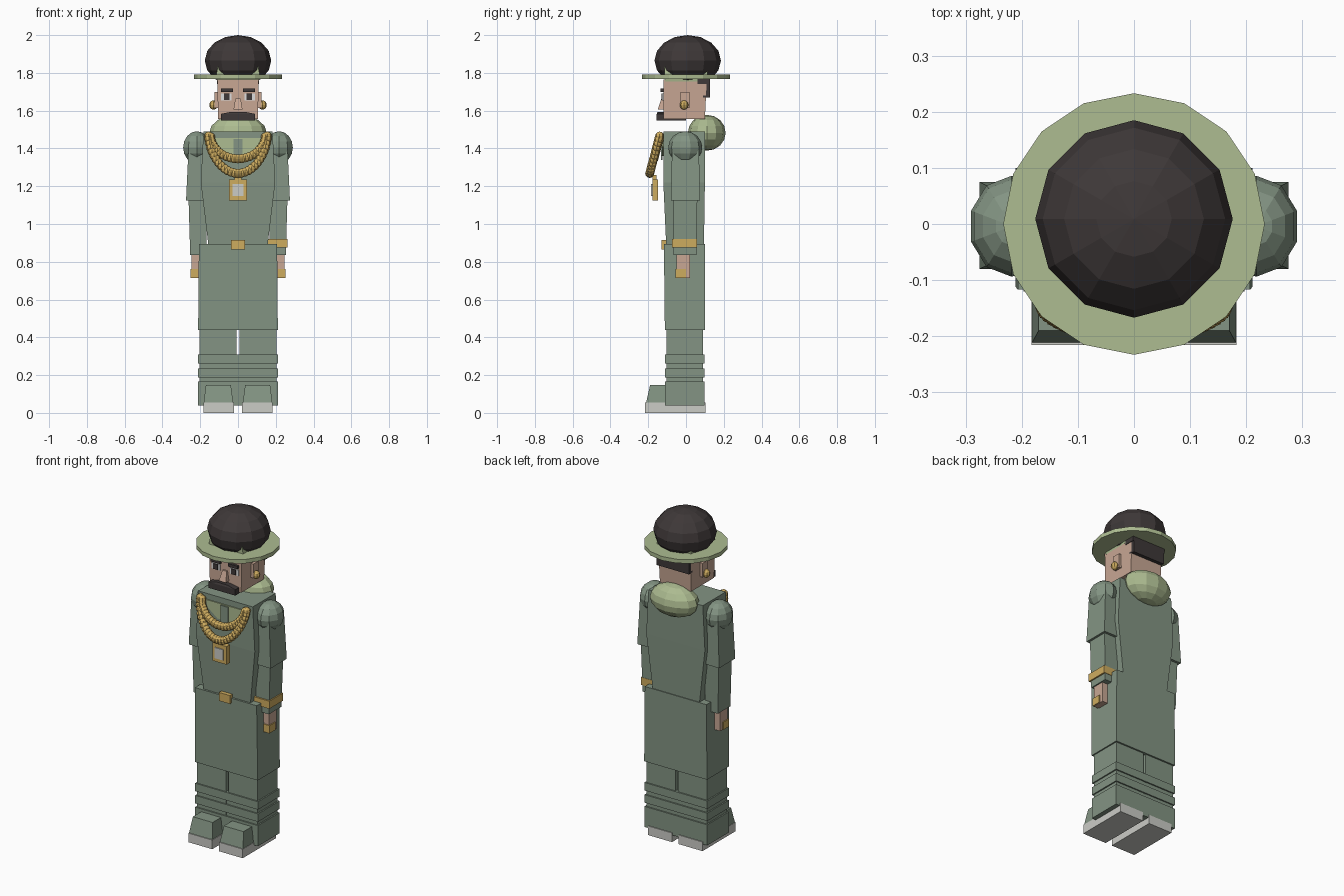
import bpy, bmesh, math
from mathutils import Matrix, Vector


def paint(name, r, g, b):
    lin = [((c / 255 + 0.055) / 1.055) ** 2.4 for c in (r, g, b)]
    m = bpy.data.materials.new(name)
    m.diffuse_color = (*lin, 1)
    return m


GREEN = paint("uniform green", 131, 148, 131)
LIME = paint("light green", 173, 188, 145)
SKIN = paint("skin", 200, 167, 148)
GOLD = paint("gold", 206, 172, 95)
DARK = paint("charcoal", 62, 56, 56)
SOLE = paint("pale grey", 203, 204, 198)
WHITE = paint("eye white", 222, 222, 222)


def finish(name, bm, mat):
    bmesh.ops.recalc_face_normals(bm, faces=bm.faces)
    me = bpy.data.meshes.new(name)
    bm.to_mesh(me)
    bm.free()
    me.materials.append(mat)
    ob = bpy.data.objects.new(name, me)
    bpy.context.collection.objects.link(ob)
    return ob


def block(name, mat, *rings):
    """Stack of rectangles, each (z, x0, x1, y0, y1)."""
    bm = bmesh.new()
    loops = [[bm.verts.new(p) for p in ((a, c, z), (b, c, z), (b, d, z), (a, d, z))]
             for z, a, b, c, d in rings]
    for lo, hi in zip(loops, loops[1:]):
        for i in range(4):
            j = (i + 1) % 4
            bm.faces.new((lo[i], lo[j], hi[j], hi[i]))
    bm.faces.new(loops[0])
    bm.faces.new(loops[-1])
    return finish(name, bm, mat)


def box(name, mat, x0, x1, y0, y1, z0, z1):
    return block(name, mat, (z0, x0, x1, y0, y1), (z1, x0, x1, y0, y1))


def side_block(name, mat, s, *rings):
    """Block for one side; x runs outward, s picks left or right."""
    return block(name, mat, *[(z, *sorted((s * a, s * b)), c, d) for z, a, b, c, d in rings])


def side_box(name, mat, s, x0, x1, y0, y1, z0, z1):
    return side_block(name, mat, s, (z0, x0, x1, y0, y1), (z1, x0, x1, y0, y1))


def ball(name, mat, loc, size, seg, rings):
    bm = bmesh.new()
    bmesh.ops.create_uvsphere(bm, u_segments=seg, v_segments=rings, radius=1)
    bm.transform(Matrix.Translation(loc) @ Matrix.Diagonal((*size, 1)))
    return finish(name, bm, mat)


# Hat: dome, brim and square crown
ball("hat_dome", DARK, (0, 0.009, 1.865), (0.176, 0.176, 0.135), 12, 8)
bm = bmesh.new()
bmesh.ops.create_cone(bm, cap_ends=True, segments=16, radius1=0.233, radius2=0.233, depth=0.024,
                      matrix=Matrix.Translation((0, 0, 1.779)))
finish("hat_brim", bm, LIME)
block("hat_crown", LIME, (1.755, -0.11, 0.11, -0.11, 0.11), (1.79, -0.115, 0.115, -0.115, 0.115),
      (1.835, -0.107, 0.107, -0.115, 0.115))

# Head, hair and hood
block("head", SKIN, (1.555, -0.105, 0.105, -0.12, 0.1), (1.765, -0.11, 0.11, -0.12, 0.11))
box("hair_back", DARK, -0.108, 0.108, 0.09, 0.127, 1.67, 1.77)
box("hair_top", DARK, -0.112, 0.112, 0.06, 0.127, 1.74, 1.77)
ball("hood", LIME, (0, 0.11, 1.483), (0.152, 0.1, 0.095), 12, 8)

# Face
block("nose", SKIN, (1.605, -0.024, 0.024, -0.15, -0.11), (1.665, -0.014, 0.014, -0.13, -0.11))
block("moustache", DARK, (1.548, -0.09, 0.09, -0.155, -0.115), (1.583, -0.09, 0.09, -0.155, -0.115),
      (1.594, -0.035, 0.035, -0.15, -0.115))
box("chin_beard", DARK, -0.09, 0.09, -0.155, 0.0, 1.547, 1.557)
for s in (-1, 1):
    side_box("eye", WHITE, s, 0.034, 0.09, -0.126, -0.118, 1.655, 1.691)
    side_box("pupil", DARK, s, 0.046, 0.075, -0.131, -0.124, 1.657, 1.69)
    side_box("eyebrow", DARK, s, 0.027, 0.09, -0.135, -0.115, 1.7, 1.718)
    side_box("ear", SKIN, s, 0.1, 0.124, -0.03, 0.018, 1.615, 1.7)
    ball("earring", GOLD, (s * 0.13, -0.01, 1.63), (0.022, 0.023, 0.025), 8, 6)

# Torso, skirt, buckle
block("torso", GREEN, (0.89, -0.157, 0.157, -0.105, 0.095), (1.22, -0.197, 0.197, -0.12, 0.1),
      (1.49, -0.183, 0.183, -0.12, 0.1))
block("skirt", GREEN, (0.44, -0.211, 0.211, -0.112, 0.1), (0.895, -0.207, 0.207, -0.117, 0.1))
box("belt_buckle", GOLD, -0.037, 0.037, -0.13, -0.1, 0.865, 0.916)

# Shirt front and tie
block("shirt_front", LIME, (1.36, -0.05, 0.05, -0.126, -0.118), (1.41, -0.115, 0.115, -0.126, -0.118),
      (1.455, -0.13, 0.13, -0.126, -0.118))
box("tie", GREEN, -0.025, 0.025, -0.133, -0.124, 1.34, 1.45)


# Bead chains
def chain(name, half_width, top, bottom, y_low, count):
    bm = bmesh.new()
    for i in range(count):
        t = math.pi * i / (count - 1)
        drop = max(0.0, math.sin(t)) ** 1.15
        p = Vector((-half_width * math.cos(t), -0.14 + (y_low + 0.14) * drop,
                    top + (bottom - top) * drop))
        bmesh.ops.create_uvsphere(bm, u_segments=8, v_segments=6, radius=0.024,
                                  matrix=Matrix.Translation(p))
    return finish(name, bm, GOLD)


chain("outer_chain", 0.155, 1.465, 1.268, -0.192, 27)
chain("inner_chain", 0.145, 1.46, 1.345, -0.17, 23)

# Pendant
box("pendant", GOLD, -0.048, 0.048, -0.178, -0.147, 1.125, 1.235)
box("pendant_plate", SOLE, -0.028, 0.028, -0.184, -0.176, 1.147, 1.212)
box("pendant_link", GOLD, -0.018, 0.018, -0.178, -0.155, 1.23, 1.26)

# Arms
for s in (-1, 1):
    ball("shoulder", GREEN, (s * 0.218, -0.004, 1.405), (0.076, 0.09, 0.086), 10, 8)
    side_block("upper_sleeve", GREEN, s, (1.125, 0.16, 0.275, -0.08, 0.075),
               (1.4, 0.16, 0.262, -0.074, 0.068))
    side_block("forearm", GREEN, s, (0.835, 0.165, 0.253, -0.065, 0.055),
               (1.14, 0.17, 0.262, -0.065, 0.06))
    side_box("hand", SKIN, s, 0.205, 0.245, -0.05, 0.022, 0.714, 0.84)
    side_box("ring", GOLD, s, 0.212, 0.251, -0.056, 0.0, 0.715, 0.762)
side_box("wrist_band", GOLD, 1, 0.16, 0.263, -0.075, 0.058, 0.875, 0.921)

# Legs, wrapped leggings and shoes
for s in (-1, 1):
    side_box("leg", GREEN, s, 0.008, 0.203, -0.102, 0.09, 0.04, 0.45)
    side_block("shoe_upper", GREEN, s, (0.05, 0.025, 0.182, -0.212, -0.05),
               (0.148, 0.038, 0.17, -0.19, -0.05))
    side_box("shoe_sole", SOLE, s, 0.022, 0.183, -0.216, 0.103, 0, 0.055)
for z0, z1 in ((0.262, 0.31), (0.188, 0.236), (0.04, 0.165)):
    box("legging_wrap", GREEN, -0.211, 0.211, -0.11, 0.098, z0, z1)
box("legging_core", GREEN, -0.203, 0.203, -0.1, 0.088, 0.1, 0.3)
